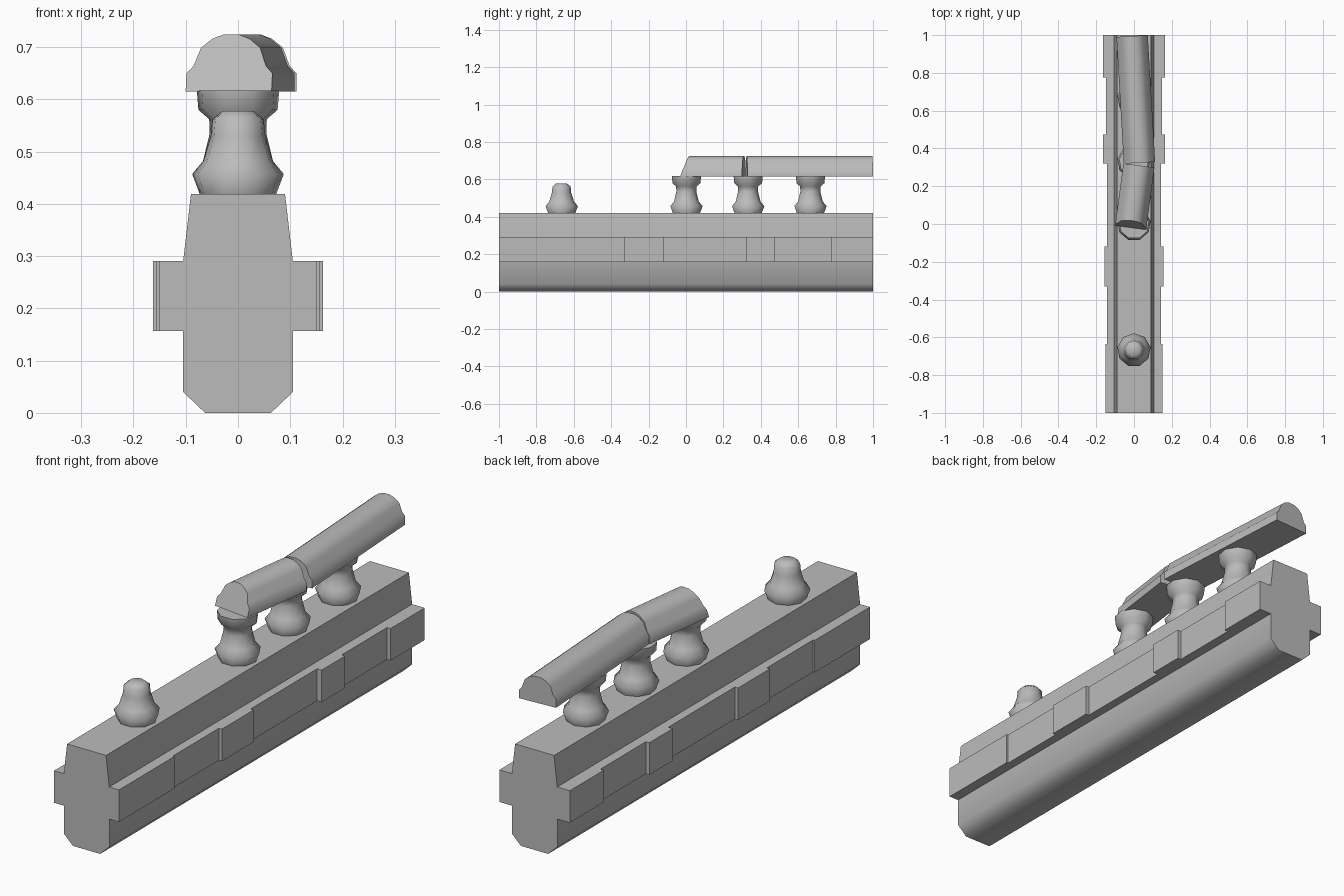
import bpy, bmesh, math
from mathutils import Vector

cube = bpy.data.objects.get("Cube")
if cube:
    bpy.data.objects.remove(cube)

stone = bpy.data.materials.new("grey_stone")
stone.use_nodes = True
GREY = (0.5, 0.5, 0.5, 1)
stone.diffuse_color = GREY
stone.node_tree.nodes["Principled BSDF"].inputs["Base Color"].default_value = GREY


def loft(name, rings, angle):
    """Skin a list of closed rings, cap both ends and smooth below an angle."""
    bm = bmesh.new()
    rows = [[bm.verts.new(p) for p in ring] for ring in rings]
    for a, b in zip(rows, rows[1:]):
        for i in range(len(a)):
            j = (i + 1) % len(a)
            bm.faces.new((a[i], a[j], b[j], b[i]))
    bm.faces.new(rows[0])
    bm.faces.new(rows[-1])
    bmesh.ops.recalc_face_normals(bm, faces=bm.faces)
    mesh = bpy.data.meshes.new(name)
    bm.to_mesh(mesh)
    bm.free()
    mesh.materials.append(stone)
    obj = bpy.data.objects.new(name, mesh)
    bpy.context.collection.objects.link(obj)
    bpy.ops.object.select_all(action='DESELECT')
    obj.select_set(True)
    bpy.context.view_layer.objects.active = obj
    bpy.ops.object.shade_smooth_by_angle(angle=math.radians(angle))
    return obj


def mirrored(half):
    """Close a right-hand outline with its mirror image."""
    return half + [(-x, z) for x, z in reversed(half)]


# Long base beam with chamfered underside and tapered top
beam = mirrored([(0.063, 0), (0.105, 0.04), (0.105, 0.29), (0.09, 0.419)])
loft("base_beam", [[(x, y, z) for x, z in beam] for y in (-1, 1)], 50)

# Side course of blocks: half width and length span of each stone
blocks = [(0.15, -1, -0.635), (0.143, -0.635, -0.33), (0.157, -0.33, -0.12),
          (0.142, -0.12, 0.32), (0.163, 0.32, 0.475), (0.147, 0.475, 0.775),
          (0.163, 0.775, 1)]
plan = mirrored([(w, y) for w, a, b in blocks for y in (a, b)])
loft("block_course", [[(x, y, z) for x, y in plan] for z in (0.157, 0.291)], 30)


# Turned balusters
def baluster(name, x, y, profile, sides=9):
    rings = []
    for r, z in profile:
        turns = [2 * math.pi * (i + 0.25) / sides for i in range(sides)]
        rings.append([(x + r * math.cos(t), y + r * math.sin(t), z) for t in turns])
    loft(name, rings, 60)


foot = [(0.073, 0.415), (0.089, 0.457), (0.068, 0.482)]
neck = [(0.055, 0.535), (0.056, 0.562), (0.077, 0.58), (0.08, 0.617)]
for name, y in (("front", 0), ("middle", 0.33), ("back", 0.663)):
    baluster(name + "_baluster", 0, y, foot + neck)
baluster("broken_baluster", 0, -0.667,
         foot + [(0.053, 0.53), (0.05, 0.562), (0.03, 0.578)])

# Handrail in two pieces, knocked slightly out of line
rail = mirrored([(0.083, 0.615), (0.083, 0.65), (0.07, 0.664), (0.057, 0.699),
                 (0.036, 0.716), (0.015, 0.724)])


def handrail(name, start, end, lean=0):
    a, b = Vector((*start, 0)), Vector((*end, 0))
    along = (b - a).normalized()
    across = Vector((along.y, -along.x, 0))
    rings = []
    for p, slope in ((a, lean), (b, 0)):
        rings.append([p + across * x + along * slope * (z - 0.615) + Vector((0, 0, z))
                      for x, z in rail])
    loft(name, rings, 50)


handrail("front_handrail", (-0.018, -0.02), (0.026, 0.31), lean=0.35)
handrail("back_handrail", (0.029, 0.324), (-0.01, 0.995))
